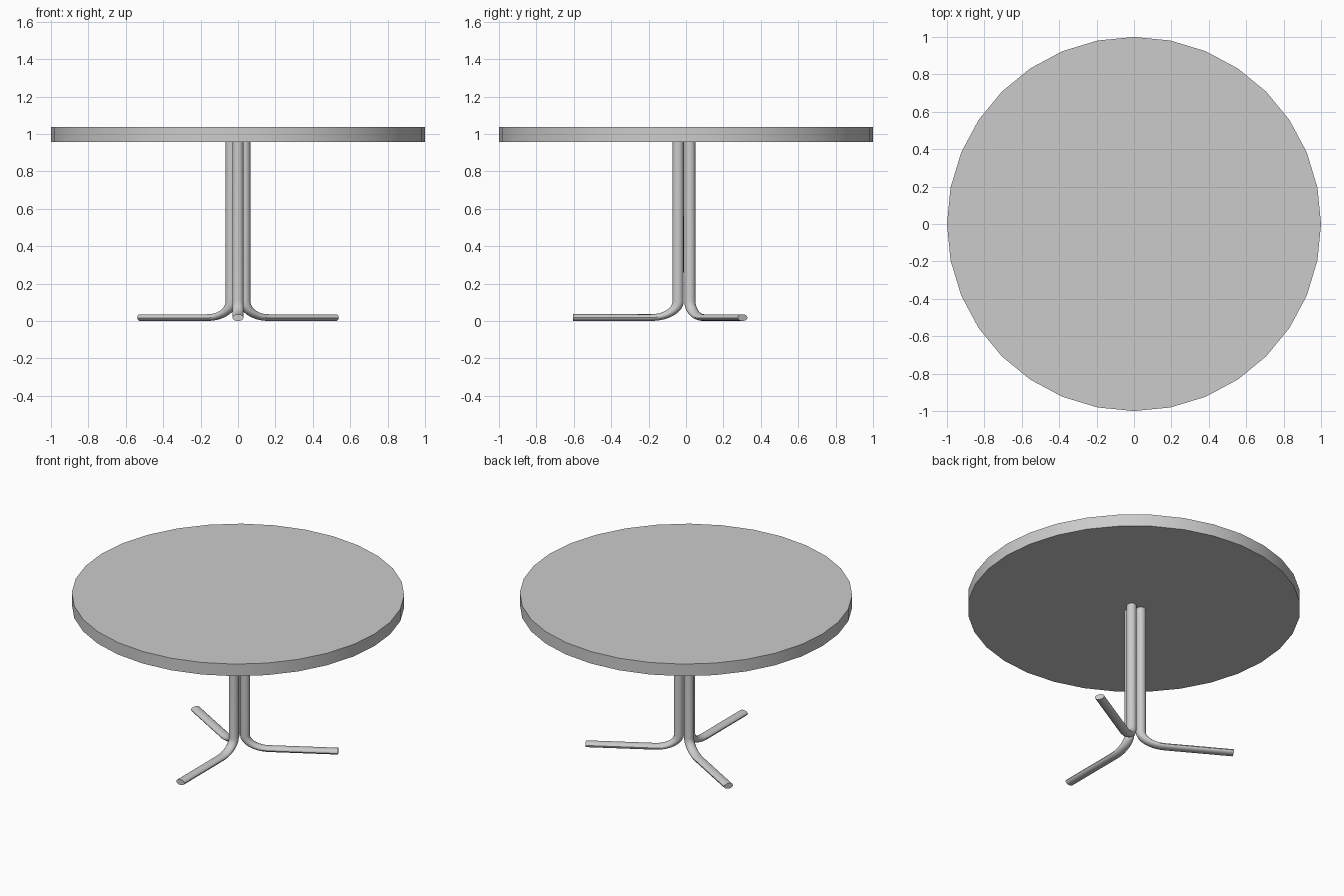
import bpy
from math import sin, cos, pi, radians

if "Cube" in bpy.data.objects:
    bpy.data.objects.remove(bpy.data.objects["Cube"])

TUBE = 0.03        # tube radius
SQUASH = 0.6       # the legs are flattened vertically
INNER = 0.042      # distance of each upright from the centre
BEND = 0.145       # bend radius
REACH = 0.605      # foot length from the centre
TOP_Z = 0.957


def smooth(obj):
    bpy.ops.object.select_all(action='DESELECT')
    obj.select_set(True)
    bpy.context.view_layer.objects.active = obj
    bpy.ops.object.shade_smooth_by_angle(angle=radians(35))


def make_leg(name, angle):
    # upright, quarter bend, then straight foot, all in one vertical plane
    path = [(INNER, (TOP_Z + 0.01) / SQUASH)]
    for i in range(9):
        a = i / 8 * pi / 2
        path.append((INNER + BEND * (1 - cos(a)), TUBE + BEND * (1 - sin(a))))
    path.append((REACH, TUBE))

    curve = bpy.data.curves.new(name, 'CURVE')
    curve.dimensions = '3D'
    curve.bevel_depth = TUBE
    curve.bevel_resolution = 6
    curve.use_fill_caps = True
    spline = curve.splines.new('POLY')
    spline.points.add(len(path) - 1)
    for p, (r, z) in zip(spline.points, path):
        p.co = (r * cos(angle), r * sin(angle), z, 1)

    obj = bpy.data.objects.new(name, curve)
    bpy.context.collection.objects.link(obj)
    obj.scale.z = SQUASH
    bpy.ops.object.select_all(action='DESELECT')
    obj.select_set(True)
    bpy.context.view_layer.objects.active = obj
    bpy.ops.object.convert(target='MESH')
    obj = bpy.context.object
    bpy.ops.object.transform_apply(location=False, rotation=False, scale=True)
    smooth(obj)


# round table top
bpy.ops.mesh.primitive_cylinder_add(vertices=32, radius=1, depth=0.08,
                                    location=(0, 0, TOP_Z + 0.04))
top = bpy.context.object
top.name = "table_top"
smooth(top)

# three bent tube legs
for name, deg in (("front_leg", -90), ("right_leg", 30), ("left_leg", 150)):
    make_leg(name, radians(deg))
